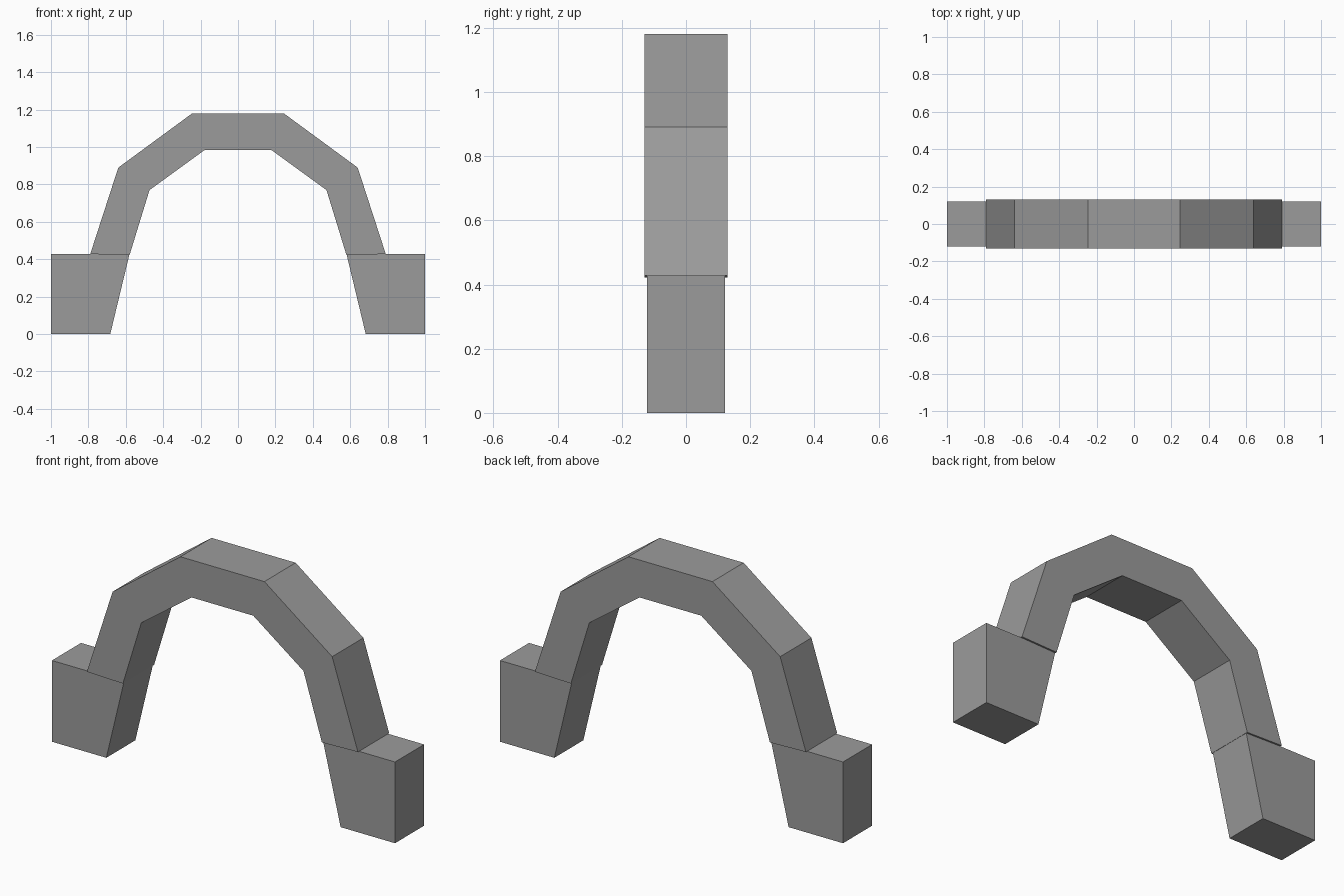
import bpy
import bmesh

cube = bpy.data.objects.get("Cube")
if cube:
    bpy.data.objects.remove(cube, do_unlink=True)

# Plain grey stone
stone = bpy.data.materials.new("grey_stone")
stone.use_nodes = True
colour = (0.33, 0.33, 0.33, 1)
stone.diffuse_color = colour
stone.node_tree.nodes["Principled BSDF"].inputs["Base Color"].default_value = colour


def extrude_profile(name, profile, y0, y1):
    """Solid made by sweeping an x-z outline along y."""
    bm = bmesh.new()
    face = bm.faces.new([bm.verts.new((x, y0, z)) for x, z in profile])
    swept = bmesh.ops.extrude_face_region(bm, geom=[face])["geom"]
    verts = [v for v in swept if isinstance(v, bmesh.types.BMVert)]
    bmesh.ops.translate(bm, verts=verts, vec=(0, y1 - y0, 0))
    bmesh.ops.recalc_face_normals(bm, faces=bm.faces)
    mesh = bpy.data.meshes.new(name)
    bm.to_mesh(mesh)
    bm.free()
    mesh.materials.append(stone)
    obj = bpy.data.objects.new(name, mesh)
    bpy.context.collection.objects.link(obj)
    return obj


def mirrored(points):
    return [(-x, z) for x, z in reversed(points)]


# Five-segment arch: outer outline over the top, inner outline back underneath
outer = [(0.79, 0.428), (0.64, 0.89), (0.245, 1.18)]
inner = [(0.58, 0.422), (0.473, 0.77), (0.18, 0.983)]
extrude_profile("arch", outer + mirrored(outer) + [(-x, z) for x, z in inner]
                + list(reversed(inner)), -0.13, 0.13)

# Footing blocks with a slanted inner face
footing = [(0.58, 0.428), (0.683, 0), (1, 0), (1, 0.428)]
extrude_profile("left_footing", footing, -0.121, 0.121)
extrude_profile("right_footing", mirrored(footing), -0.121, 0.121)
